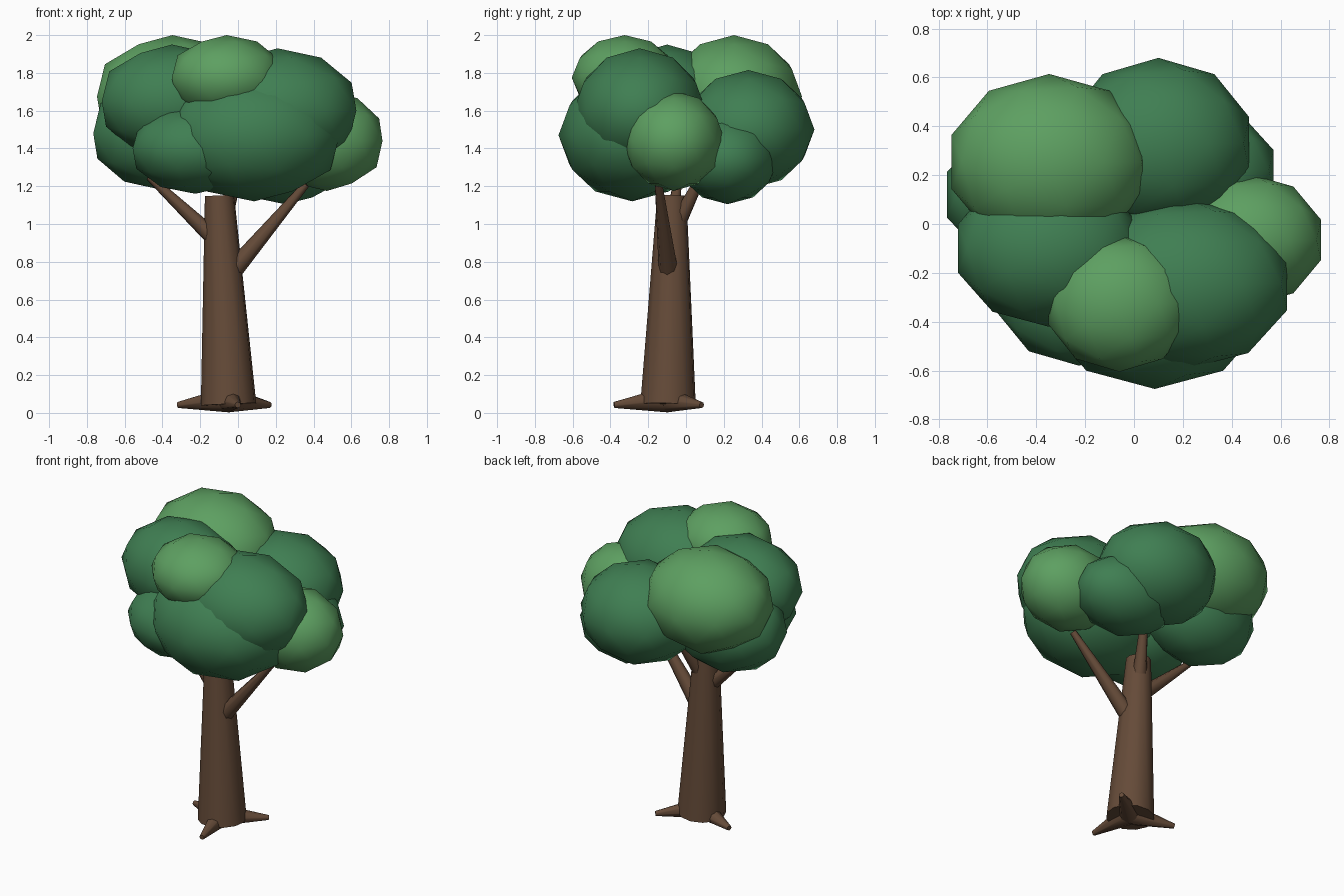
import bpy
from math import cos, sin, radians
from mathutils import Vector, Matrix

if "Cube" in bpy.data.objects:
    bpy.data.objects.remove(bpy.data.objects["Cube"])


def material(name, rgb):
    m = bpy.data.materials.new(name)
    m.diffuse_color = (*rgb, 1)
    m.use_nodes = True
    m.node_tree.nodes["Principled BSDF"].inputs["Base Color"].default_value = m.diffuse_color
    return m


BARK = material("bark", (0.13, 0.07, 0.04))
DARK = material("dark_leaves", (0.05, 0.21, 0.085))
LIGHT = material("light_leaves", (0.11, 0.35, 0.12))


def finish(name, mat):
    ob = bpy.context.object
    ob.name = name
    ob.data.materials.append(mat)
    return ob


def limb(name, start, end, r1, r2, sides):
    """Tapered round limb between two points."""
    a, b = Vector(start), Vector(end)
    d = b - a
    bpy.ops.mesh.primitive_cone_add(vertices=sides, radius1=r1, radius2=r2, depth=d.length)
    bpy.ops.object.shade_smooth_by_angle(angle=radians(50))
    ob = finish(name, BARK)
    ob.matrix_world = Matrix.Translation((a + b) / 2) @ d.to_track_quat('Z', 'Y').to_matrix().to_4x4()


def leaves(name, centre, radii, mat):
    """Low-poly foliage clump with smooth shading."""
    bpy.ops.mesh.primitive_ico_sphere_add(subdivisions=2, radius=1, location=centre)
    bpy.ops.object.shade_smooth()
    finish(name, mat).scale = radii


# Leaning trunk
limb("trunk", (-0.05, -0.095, 0.045), (-0.098, -0.075, 1.15), 0.148, 0.078, 12)

# Three roots spread evenly around the base
for i, deg in enumerate((40, 160, 280)):
    tip = (-0.05 + 0.285 * cos(radians(deg)), -0.1 + 0.285 * sin(radians(deg)), 0.042)
    limb(f"root_{i + 1}", (-0.05, -0.1, 0.07), tip, 0.068, 0.016, 8)

# Branches reaching into the crown
limb("right_branch", (-0.03, -0.093, 0.75), (0.36, -0.145, 1.21), 0.052, 0.02, 8)
limb("left_branch", (-0.12, -0.09, 0.92), (-0.47, -0.04, 1.25), 0.047, 0.02, 8)
limb("back_branch", (-0.07, -0.03, 1.03), (0.0, 0.09, 1.27), 0.043, 0.025, 8)

# Crown clumps: name, centre, radii, colour
CLUMPS = [
    ("right_front_leaves", (0.21, -0.245, 1.6), (0.438, 0.35, 0.33), DARK),
    ("low_front_leaves", (0.085, -0.285, 1.47), (0.476, 0.39, 0.35), DARK),
    ("top_front_leaves", (-0.06, -0.325, 1.775), (0.305, 0.28, 0.225), LIGHT),
    ("top_back_leaves", (-0.347, 0.254, 1.675), (0.42, 0.36, 0.325), LIGHT),
    ("left_leaves", (-0.35, -0.1, 1.65), (0.39, 0.32, 0.3), DARK),
    ("low_left_front_leaves", (-0.225, -0.27, 1.4), (0.35, 0.31, 0.24), DARK),
    ("low_left_back_leaves", (-0.4, 0.12, 1.48), (0.385, 0.3, 0.3), DARK),
    ("back_leaves", (0.1, 0.33, 1.5), (0.39, 0.35, 0.315), DARK),
    ("right_leaves", (0.47, -0.065, 1.44), (0.31, 0.27, 0.265), LIGHT),
    ("low_right_back_leaves", (0.25, 0.22, 1.345), (0.337, 0.27, 0.24), DARK),
]
for clump in CLUMPS:
    leaves(*clump)
